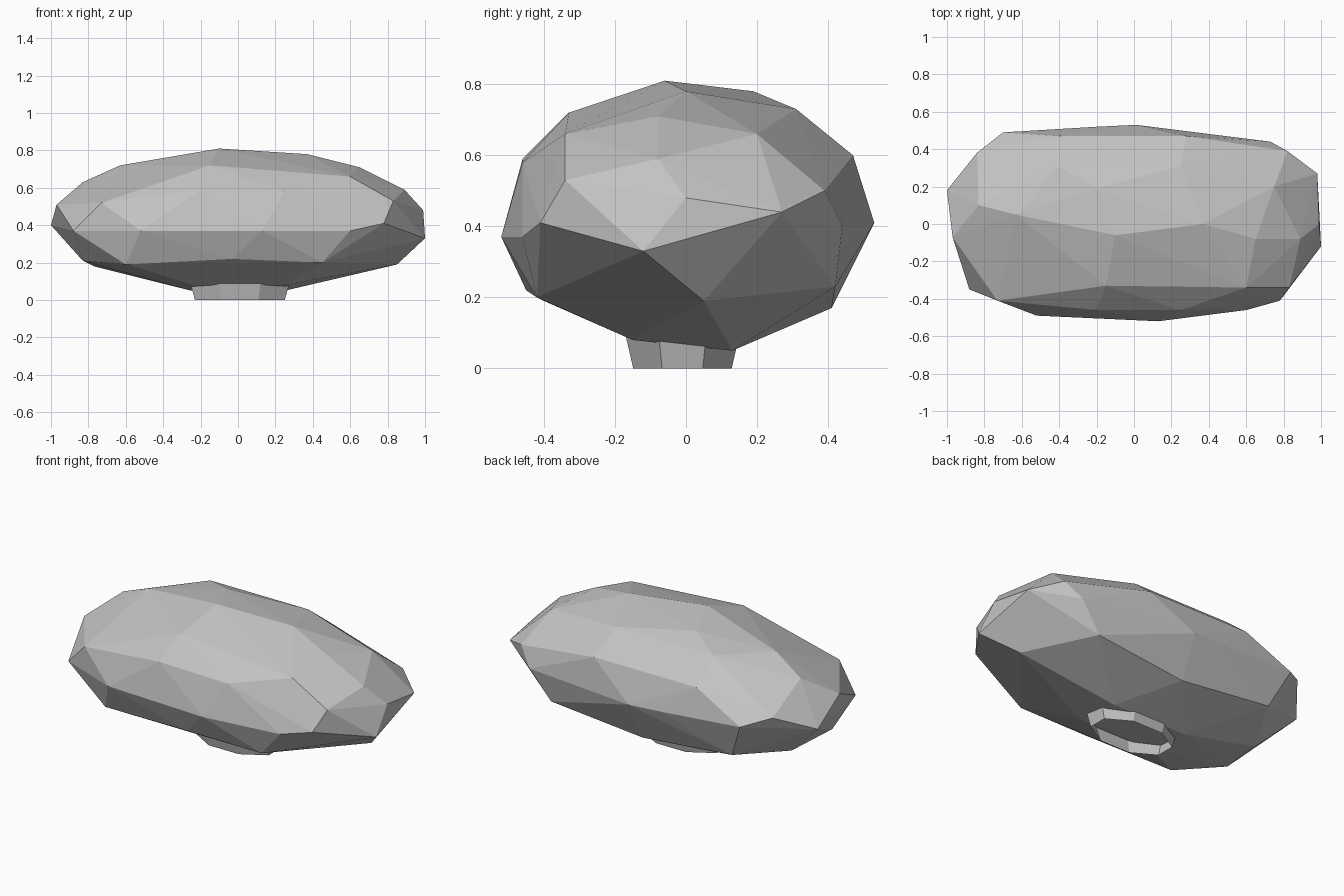
import bpy
import bmesh
from math import cos, sin, tau

default_cube = bpy.data.objects.get("Cube")
if default_cube:
    bpy.data.objects.remove(default_cube, do_unlink=True)


def make_material(name, colour):
    material = bpy.data.materials.new(name)
    material.use_nodes = True
    material.diffuse_color = colour
    shader = material.node_tree.nodes["Principled BSDF"]
    shader.inputs["Base Color"].default_value = colour
    shader.inputs["Roughness"].default_value = 0.9
    return material


def add_object(name, bm, material):
    mesh = bpy.data.meshes.new(name)
    bm.to_mesh(mesh)
    bm.free()
    mesh.materials.append(material)
    part = bpy.data.objects.new(name, mesh)
    bpy.context.collection.objects.link(part)
    return part


grey = make_material("plain grey", (0.55, 0.55, 0.55, 1))

# Faceted body: the hull around rough outlines, in hundredths of a unit
front_rim = [(-88, -35, 37), (-52, -49, 37), (13, -52, 37), (60, -46, 37), (78, -41, 41)]
back_rim = [(-84, 38, 50), (-70, 49, 45), (-20, 52, 42), (1, 53, 41), (73, 44, 40), (82, 39, 50)]
ends = [(-100, 18, 40), (-97, -7, 51), (100, -12, 33), (99, 0, 48), (98, 27, 44)]
shoulder = [(-73, -41, 52), (-20, -46, 59), (25, -46, 58), (83, -34, 53), (89, -8, 59),
            (75, 20, 66), (28, 47, 60), (-40, 47, 60), (-83, 10, 63)]
crown = [(-10, -6, 81), (37, 0, 78), (65, -8, 71), (60, -34, 66), (-15, -33, 72),
         (-63, 5, 72), (-20, 19, 78), (25, 31, 73), (-40, 31, 73)]
lower_rim = [(-83, -20, 21), (-77, 10, 18), (-60, -40, 19), (-3, -45, 22), (45, -42, 20),
             (85, 5, 19), (60, 42, 23), (0, 41, 17), (-60, 42, 23)]
underside = [(-25, -15, 8), (25, -15, 8), (25, 13, 5), (-25, 13, 5)]

bm = bmesh.new()
for outline in (front_rim, back_rim, ends, shoulder, crown, lower_rim, underside):
    for x, y, z in outline:
        bm.verts.new((x / 100, y / 100, z / 100))
hull = bmesh.ops.convex_hull(bm, input=bm.verts)
spare = {v for v in hull["geom_interior"] if isinstance(v, bmesh.types.BMVert)}
bmesh.ops.delete(bm, geom=list(spare), context="VERTS")
bmesh.ops.recalc_face_normals(bm, faces=bm.faces)
add_object("faceted_body", bm, grey)

# Short foot: a tapered eight-sided sleeve, open below
SIDES = 8


def foot_ring(bm, half_width, half_depth, height):
    angles = [tau * (i + 0.5) / SIDES for i in range(SIDES)]
    return [bm.verts.new((0.01 + half_width * cos(a), half_depth * sin(a) - 0.01, height))
            for a in angles]


bm = bmesh.new()
bottom = foot_ring(bm, 0.26, 0.15, 0)
top = foot_ring(bm, 0.29, 0.175, 0.1)
for i in range(SIDES):
    j = (i + 1) % SIDES
    bm.faces.new((bottom[i], bottom[j], top[j], top[i]))
add_object("foot", bm, grey)
